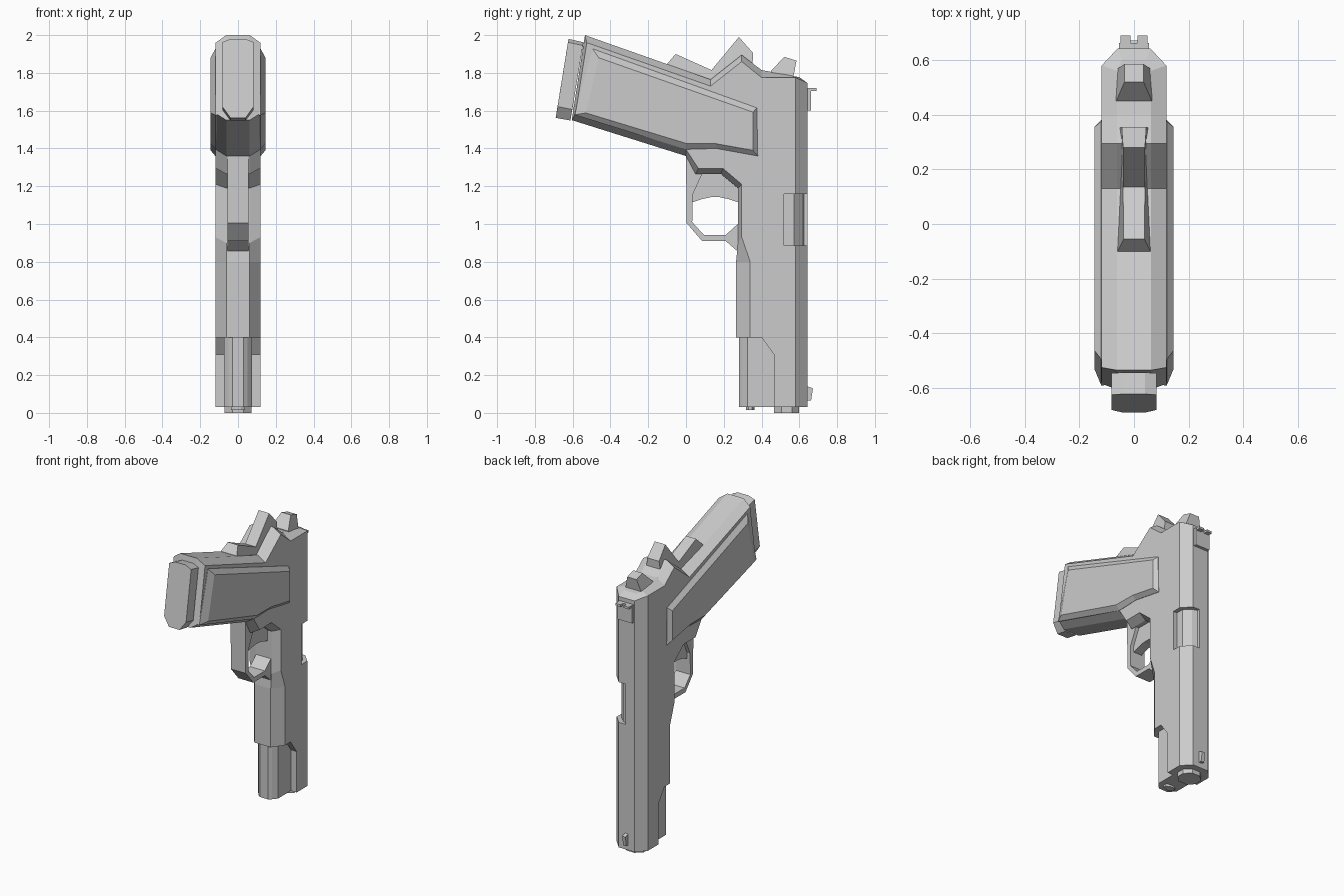
import bpy, bmesh, math

if "Cube" in bpy.data.objects:
    bpy.data.objects.remove(bpy.data.objects["Cube"])

metal = bpy.data.materials.new("grey_metal")
metal.diffuse_color = (0.6, 0.6, 0.6, 1)
metal.use_nodes = True
metal.node_tree.nodes["Principled BSDF"].inputs["Base Color"].default_value = metal.diffuse_color


def finish(name, bm):
    bmesh.ops.recalc_face_normals(bm, faces=bm.faces)
    me = bpy.data.meshes.new(name)
    bm.to_mesh(me)
    bm.free()
    me.materials.append(metal)
    ob = bpy.data.objects.new(name, me)
    bpy.context.collection.objects.link(ob)
    return ob


def loft(name, rings):
    """Skin a stack of matching closed rings of 3D points and cap both ends."""
    bm = bmesh.new()
    rows = [[bm.verts.new(p) for p in r] for r in rings]
    n = len(rows[0])
    for a, b in zip(rows, rows[1:]):
        for i in range(n):
            j = (i + 1) % n
            bm.faces.new((a[i], a[j], b[j], b[i]))
    bm.faces.new(rows[0])
    bm.faces.new(rows[-1])
    return finish(name, bm)


def across(name, layers):
    """Loft side profiles (y, z) placed at given x values."""
    return loft(name, [[(x, y, z) for y, z in poly] for x, poly in layers])


def slab(name, w, poly):
    return across(name, [(-w, poly), (w, poly)])


def chamfered(name, w_out, side, w_in, middle):
    """Mirrored slab with its edges bevelled from the middle to the side profile."""
    return across(name, [(-w_out, side), (-w_in, middle), (w_in, middle), (w_out, side)])


def upright(name, poly, z0, z1):
    """Extrude a plan profile (x, y) along z."""
    return loft(name, [[(x, y, z) for x, y in poly] for z in (z0, z1)])


def box(name, x0, x1, y0, y1, z0, z1):
    return upright(name, [(x0, y0), (x1, y0), (x1, y1), (x0, y1)], z0, z1)


def mirrored(half):
    return half + [(-x, y) for x, y in reversed(half)]


W = 0.118

# Frame with grip: bevelled edges all round
frame_mid = [(.40, .40), (.265, .40), (.265, .80), (.275, .90), (.275, 1.19), (.185, 1.265),
             (.05, 1.265), (0, 1.36), (-.605, 1.55), (-.535, 2.0), (.13, 1.765),
             (.295, 1.895), (.40, 1.815)]
frame_side = [(.40, .40), (.34, .40), (.34, .80), (.295, .93), (.295, 1.21), (.195, 1.295),
              (.065, 1.295), (0, 1.395), (-.585, 1.585), (-.525, 1.96), (.13, 1.73),
              (.295, 1.86), (.40, 1.775)]
chamfered("frame", W, frame_side, .062, frame_mid)

# Slide: bevelled top, bevelled rear end, shortened lower edge at the muzzle
section = mirrored([(W, .40), (W, .58), (.06, .642)])
inner = mirrored([(.062, .40), (.062, .56), (.045, .60)])
slide = loft("slide", [
    [(x, max(y, .465), .03) for x, y in section],
    [(x, max(y, .465), .31) for x, y in section],
    [(x, y, .40) for x, y in section],
    [(x, y, 1.775 - max(0, y - .58) * .45) for x, y in section],
    [(x, y, 1.815 - (y - .40) * .19) for x, y in inner]])

# Ejection port cut into the right of the slide
cutter = upright("port_cutter", [(.2, .52), (.2, .72), (.01, .72), (.01, .625), (.045, .614),
                                 (.088, .571), (.088, .52)], .885, 1.16)
cutter.hide_render = True
cutter.hide_set(True)
cut = slide.modifiers.new("port", 'BOOLEAN')
cut.operation = 'DIFFERENCE'
cut.solver = 'EXACT'
cut.object = cutter

# Spring housing and muzzle details
upright("spring_housing", mirrored([(.075, .47), (.075, .325), (.05, .295), (.03, .28)]), .03, .405)


def octagon(cy, rx, ry):
    return [(rx * math.cos(a), cy + ry * math.sin(a))
            for a in (math.pi / 8 + i * math.pi / 4 for i in range(8))]


upright("spring_plug", octagon(.34, .04, .024), .015, .04)
upright("barrel_muzzle", octagon(.533, .078, .072), 0, .04)

# Sights
slab("front_sight", .012, [(.63, .065), (.662, .065), (.672, .13), (.63, .145)])
box("rear_sight_base", -.055, .055, .63, .662, 1.60, 1.72)
for s in (-1, 1):
    box("rear_sight_post", *sorted((s * .012, s * .05)), .655, .69, 1.705, 1.72)

# Hammer
hammer = [(.45, 1.78), (.45, 1.81), (.52, 1.885), (.585, 1.865), (.565, 1.76)]
widths = (.065, .065, .035, .035, .065)
loft("hammer", [[(s * w, y, z) for (y, z), w in zip(hammer, widths)] for s in (-1, 1)])

# Grip safety and tang
tang = [(-.10, 1.80), (-.10, 1.848), (-.055, 1.90), (.135, 1.815), (.28, 1.99), (.355, 1.905),
        (.35, 1.78), (.13, 1.70)]
widths = (.06, .06, .038, .04, .04, .045, .06, .06)
loft("grip_safety", [[(s * w, y, z) for (y, z), w in zip(tang, widths)] for s in (-1, 1)])

# Grip panels, one each side
panel_out = [(-.495, 1.928), (.375, 1.615), (.38, 1.36), (.16, 1.40), (0, 1.395), (-.59, 1.578)]
panel_in = [(-.462, 1.88), (.355, 1.592), (.355, 1.39), (.16, 1.425), (0, 1.427), (-.53, 1.588)]
for s, side in ((-1, "left"), (1, "right")):
    across("grip_panel_" + side, [(s * .11, panel_out), (s * .12, panel_out), (s * .145, panel_in)])

# Magazine base
mag_mid = [(-.69, 1.562), (-.612, 1.548), (-.543, 1.962), (-.622, 1.98)]
mag_side = [(-.68, 1.622), (-.602, 1.606), (-.546, 1.945), (-.625, 1.962)]
chamfered("magazine_base", .083, mag_side, .04, mag_mid)

# Trigger guard: open band between outer and inner outlines
guard_out = [(0, 1.38), (.003, 1.005), (.085, .91), (.21, .91), (.285, .845)]
guard_in = [(.09, 1.275), (.035, 1.155), (.033, 1.01), (.095, .942), (.21, .942), (.285, 1.01)]
slab("trigger_guard", .056, guard_out + guard_in[::-1])

# Trigger with a curved lower face
curve = [(.035 + .24 * t, 1.115 + .028 * math.sin(math.pi * t)) for t in (0, .2, .4, .6, .8, 1)]
slab("trigger", .032, curve + [(.28, 1.20), (.19, 1.28), (.085, 1.28), (.035, 1.16)])
